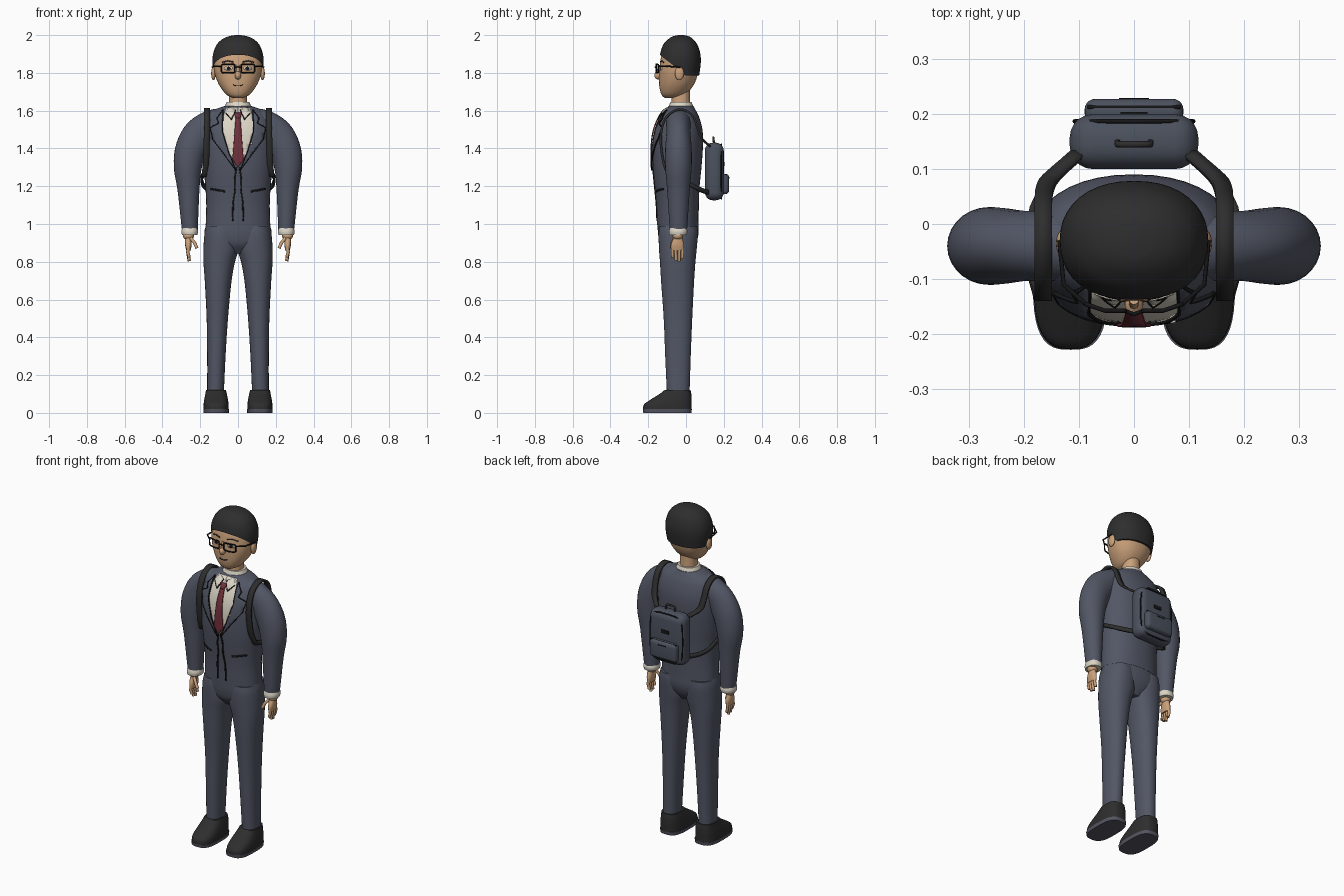
import bpy, bmesh, math
from mathutils import Vector

if "Cube" in bpy.data.objects:
    bpy.data.objects.remove(bpy.data.objects["Cube"])

def material(name, r, g, b):
    m = bpy.data.materials.new(name)
    m.diffuse_color = (r, g, b, 1)
    m.use_nodes = True
    m.node_tree.nodes["Principled BSDF"].inputs["Base Color"].default_value = m.diffuse_color
    return m

SUIT = material("navy grey cloth", 0.085, 0.095, 0.13)
SKIN = material("skin", 0.60, 0.36, 0.20)
DARK = material("soft black", 0.027, 0.027, 0.028)
INK = material("line black", 0.008, 0.008, 0.009)
SHIRT = material("cream shirt", 0.72, 0.67, 0.57)
TIE = material("deep red", 0.17, 0.03, 0.042)
PACK = material("pack blue grey", 0.07, 0.082, 0.11)
SOLE = material("sole grey", 0.09, 0.09, 0.12)
SIDES = (("right", 1), ("left", -1))

def finish(name, bm, mat, recalc=True, angle=40):
    if recalc:
        bmesh.ops.recalc_face_normals(bm, faces=bm.faces)
    me = bpy.data.meshes.new(name)
    bm.to_mesh(me)
    bm.free()
    me.materials.append(mat)
    ob = bpy.data.objects.new(name, me)
    bpy.context.collection.objects.link(ob)
    bpy.ops.object.select_all(action='DESELECT')
    ob.select_set(True)
    bpy.context.view_layer.objects.active = ob
    bpy.ops.object.shade_smooth_by_angle(angle=math.radians(angle))
    return ob

def at(rows, k):
    """Smooth interpolation of a table keyed by its first column."""
    i = max(j for j in range(len(rows) - 1) if rows[j][0] <= k + 1e-9)
    a, b = rows[i], rows[i + 1]
    p, q = rows[max(i - 1, 0)], rows[min(i + 2, len(rows) - 1)]
    h = b[0] - a[0]
    t = (k - a[0]) / h
    out = []
    for c in range(1, len(a)):
        ma = (b[c] - p[c]) / (b[0] - p[0]) * h
        mb = (q[c] - a[c]) / (q[0] - a[0]) * h
        out.append(a[c] * (2*t**3 - 3*t*t + 1) + ma * (t**3 - 2*t*t + t)
                   + b[c] * (3*t*t - 2*t**3) + mb * (t**3 - t*t))
    return out

def samples(rows, sub):
    for a, b in zip(rows, rows[1:]):
        for j in range(sub):
            yield a[0] + (b[0] - a[0]) * j / sub
    yield rows[-1][0]

def skin_rings(bm, rings):
    vs = [[bm.verts.new(p) for p in r] for r in rings]
    n = len(vs[0])
    for a, b in zip(vs, vs[1:]):
        for i in range(n):
            bm.faces.new((a[i], a[(i+1) % n], b[(i+1) % n], b[i]))
    bm.faces.new(vs[0])
    bm.faces.new(vs[-1])

def circle(n, p=2.0):
    for i in range(n):
        c, s = math.cos(2*math.pi*i/n), math.sin(2*math.pi*i/n)
        yield (math.copysign(abs(c) ** (2/p), c), math.copysign(abs(s) ** (2/p), s))

def loft(name, rows, mat, s=1, p=2.2, n=40, sub=4, cut=None):
    """Stacked ovals; rows are z, x0, x1, y0, y1."""
    bm = bmesh.new()
    rings = []
    for z in samples(rows, sub):
        x0, x1, y0, y1 = at(rows, z)
        rings.append([(s * ((x0+x1)/2 + (x1-x0)/2*c), (y0+y1)/2 + (y1-y0)/2*d, z) for c, d in circle(n, p)])
    skin_rings(bm, rings)
    if cut:
        bmesh.ops.bisect_plane(bm, geom=bm.verts[:] + bm.edges[:] + bm.faces[:],
                               plane_co=cut[0], plane_no=cut[1], clear_inner=True)
    return finish(name, bm, mat)

def sym(rows):
    return [(z, -x, x, a, b) for z, x, a, b in rows]

def plate(name, polys, rows, mat, lift, p=2.2, step=0.02, thick=0.006):
    """Flat outlines in x,z laid onto the front of a loft."""
    bm = bmesh.new()
    for poly in polys:
        bm.faces.new([bm.verts.new((x, 0, z)) for x, z in poly])
    for ax, lo, hi in ((0, -0.2, 0.2), (2, 0.95, 2.0)):
        no = Vector((ax == 0, 0, ax == 2))
        vals = [v.co[ax] for v in bm.verts]
        for j in range(int((hi - lo) / step) + 1):
            k = lo + j * step
            if min(vals) < k < max(vals):
                bmesh.ops.bisect_plane(bm, geom=bm.verts[:] + bm.edges[:] + bm.faces[:], plane_co=no*k, plane_no=no)
    bm.normal_update()
    bmesh.ops.reverse_faces(bm, faces=[f for f in bm.faces if f.normal.y > 0])
    for v in bm.verts:
        x0, x1, y0, y1 = at(rows, min(max(v.co.z, rows[0][0]), rows[-1][0]))
        u = min(abs(v.co.x) / x1, 0.98)
        v.co.y = (y0+y1)/2 - (y1-y0)/2 * (1 - u**p) ** (1/p) - lift
    ob = finish(name, bm, mat, recalc=False)
    mod = ob.modifiers.new("thickness", 'SOLIDIFY')
    mod.thickness, mod.offset = thick, -1
    return ob

def strokes(path, w):
    """Quads along an x,z path."""
    out = []
    for a, b in zip(path, path[1:]):
        d = (Vector(b) - Vector(a)).normalized() * w
        out.append([(a[0]+d.y, a[1]-d.x), (b[0]+d.y, b[1]-d.x), (b[0]-d.y, b[1]+d.x), (a[0]-d.y, a[1]+d.x)])
    return out

def mirror(polys):
    return polys + [[(-x, z) for x, z in p] for p in polys]

def oval(cx, cz, a, b):
    return [(cx + a*c, cz + b*d) for c, d in circle(16)]

def ball(name, co, r, mat):
    bm = bmesh.new()
    bmesh.ops.create_uvsphere(bm, u_segments=20, v_segments=12, radius=1)
    for v in bm.verts:
        v.co = Vector(a*b for a, b in zip(v.co, r)) + Vector(co)
    return finish(name, bm, mat)

def box(name, co, size, bevel, mat):
    bm = bmesh.new()
    bmesh.ops.create_cube(bm, size=1)
    for v in bm.verts:
        v.co = Vector(a*b for a, b in zip(v.co, size)) + Vector(co)
    bmesh.ops.bevel(bm, geom=bm.edges[:], offset=bevel, segments=5, profile=0.5, affect='EDGES')
    return finish(name, bm, mat)

def wire(name, pts, r, mat, cyclic=False):
    cu = bpy.data.curves.new(name, 'CURVE')
    cu.dimensions, cu.bevel_depth, cu.bevel_resolution, cu.use_fill_caps = '3D', r, 2, True
    sp = cu.splines.new('POLY')
    sp.points.add(len(pts) - 1)
    for q, c in zip(sp.points, pts):
        q.co = (*c, 1)
    sp.use_cyclic_u = cyclic
    cu.materials.append(mat)
    ob = bpy.data.objects.new(name, cu)
    bpy.context.collection.objects.link(ob)
    bpy.ops.object.select_all(action='DESELECT')
    ob.select_set(True)
    bpy.context.view_layer.objects.active = ob
    bpy.ops.object.convert(target='MESH')

def ribbon(name, rows, width, mat, s):
    """Strap; width is its half-width vector."""
    bm = bmesh.new()
    w = Vector(width)
    rows = [(i, *r) for i, r in enumerate(rows)]
    pairs = []
    for k in samples(rows, 3):
        c = Vector(at(rows, k))
        pairs.append([bm.verts.new(((c+e*w).x * s, (c+e*w).y, (c+e*w).z)) for e in (-1, 1)])
    for a, b in zip(pairs, pairs[1:]):
        bm.faces.new((a[0], a[1], b[1], b[0]))
    mod = finish(name, bm, mat).modifiers.new("thickness", 'SOLIDIFY')
    mod.thickness, mod.offset = 0.012, 0

# Jacket body and hips
TORSO = sym([(0.995, .171, -.153, .067), (1.1, .168, -.157, .068), (1.2, .173, -.166, .072),
             (1.3, .183, -.175, .082), (1.42, .19, -.175, .09), (1.5, .187, -.163, .087),
             (1.57, .165, -.135, .068), (1.605, .125, -.11, .05), (1.625, .07, -.09, .04)])
loft("jacket_body", TORSO, SUIT)
loft("trouser_hips", sym([(.845, .05, -.10, .02), (.89, .14, -.135, .05), (.94, .177, -.147, .065),
                          (1.0, .169, -.151, .066)]), SUIT)

# Legs, shoes, arms and hands
ARM = [(0, .06, 1.555, .05, .06), (1, .13, 1.54, .068, .064), (2, .20, 1.48, .086, .064),
       (3, .248, 1.40, .083, .07), (4, .266, 1.30, .074, .07), (5, .262, 1.18, .058, .06), (6, .255, .97, .042, .046)]
for side, s in SIDES:
    loft("leg_" + side, [(.08, .076, .163, -.1, .018), (.3, .066, .163, -.11, .025), (.5, .053, .166, -.118, .033),
                         (.7, .034, .176, -.132, .043), (.8, .016, .183, -.138, .05), (.87, -.004, .183, -.143, .057),
                         (.95, 0, .177, -.145, .063), (.99, .01, .168, -.14, .06)], SUIT, s)
    loft("shoe_sole_" + side, [(0, .049, .182, -.226, .028), (.02, .047, .184, -.229, .031)], SOLE, s, p=3, sub=1)
    loft("shoe_" + side, [(.02, .049, .183, -.228, .03), (.045, .05, .182, -.222, .03), (.07, .053, .179, -.188, .03),
                          (.1, .059, .173, -.14, .028), (.122, .065, .169, -.112, .024)], DARK, s, p=2.8)
    bm = bmesh.new()
    rings = []
    for k in samples(ARM, 4):
        x, z, r, ry = at(ARM, k)
        a, b = at(ARM, max(k - .1, 0)), at(ARM, min(k + .1, 6))
        t = Vector((b[0] - a[0], b[1] - a[1])).normalized()
        rings.append([(s*(x - t.y*r*c), -.04 + ry*d, z + t.x*r*c) for c, d in circle(28)])
    skin_rings(bm, rings)
    finish("sleeve_" + side, bm, SUIT)
    loft("shirt_cuff_" + side, [(.942, .215, .297, -.088, .004), (.96, .211, .3, -.09, .008),
                                (.978, .215, .296, -.086, .004)], SHIRT, s)
    ball("wrist_" + side, (s*.262, -.043, .937), (.029, .028, .022), SKIN)
    loft("palm_" + side, [(.86, .25, .274, -.08, -.012), (.89, .246, .28, -.08, -.01),
                          (.935, .245, .28, -.062, -.022)], SKIN, s, n=20)
    for i, tip in enumerate((.825, .808, .803, .82)):
        y = -.072 + i*.018
        wire(f"finger_{i+1}_{side}", [(s*.262, y, .88), (s*.266, y, .85), (s*.258, y*.95-.002, tip)], .0085, SKIN)
    wire("thumb_" + side, [(s*.25, -.06, .925), (s*.23, -.074, .90), (s*.217, -.076, .872)], .009, SKIN)

# Shirt front, tie, lapels and jacket seams
half = [(0, 1.30), (.05, 1.38), (.083, 1.49), (.083, 1.56), (.06, 1.615), (0, 1.62)]
plate("shirt_front", mirror([half]), TORSO, SHIRT, .004)
plate("tie", [[(0, 1.30), (.03, 1.34), (.013, 1.56), (-.013, 1.56), (-.03, 1.34)],
              [(-.012, 1.558), (.012, 1.558), (.021, 1.59), (-.021, 1.59)]], TORSO, TIE, .012)
lapel = [(.012, 1.285), (.135, 1.45), (.148, 1.51), (.103, 1.535), (.113, 1.56), (.08, 1.605), (.083, 1.49), (.05, 1.38)]
plate("lapels", mirror([lapel]), TORSO, SUIT, .009)
plate("lapel_edges", mirror(strokes(lapel + lapel[:1], .002)), TORSO, INK, .0105)
flap = [(.012, 1.605), (.035, 1.555), (.066, 1.59), (.05, 1.62)]
plate("collar_points", mirror([flap]), TORSO, SHIRT, .011)
plate("collar_point_edges", mirror(strokes(flap[:3], .0016)), TORSO, INK, .0125)
plate("jacket_opening", mirror(strokes([(.008, 1.3), (.018, 1.24), (.016, 1.18), (.026, 1.11), (.028, 1.015)], .004)),
      TORSO, INK, .004)
plate("jacket_pockets", mirror(strokes([(.07, 1.172), (.145, 1.186)], .005)), TORSO, INK, .004)
plate("breast_pin", [oval(.072, 1.425, .005, .005)], TORSO, SHIRT, .013)
loft("shirt_collar", sym([(1.595, .078, -.098, .045), (1.625, .069, -.09, .037), (1.645, .06, -.083, .03)]), SHIRT, sub=2)

# Head, ears, nose and hair
loft("neck", sym([(1.6, .048, -.078, .022), (1.72, .046, -.075, .02)]), SKIN)
HEAD = sym([(1.667, .025, -.112, -.05), (1.68, .055, -.127, -.015), (1.71, .083, -.138, .022), (1.75, .107, -.142, .048),
            (1.8, .124, -.142, .063), (1.85, .128, -.138, .068), (1.9, .123, -.127, .066), (1.95, .098, -.1, .045)])
loft("head", HEAD, SKIN)
loft("hair", sym([(1.787, .127, -.137, .07), (1.85, .135, -.141, .078), (1.9, .132, -.137, .076), (1.95, .112, -.12, .06),
                  (1.98, .081, -.092, .036), (1.995, .045, -.066, .012), (2.0, .012, -.04, -.012)]), DARK,
     cut=((0, -.137, 1.895), (0, .105, .13)))
ball("nose", (0, -.146, 1.787), (.017, .022, .022), SKIN)
wire("nose_bridge", [(0, -.138, 1.84), (0, -.15, 1.79)], .009, SKIN)

# Face details
plate("eye_whites", mirror([oval(.051, 1.824, .022, .011)]), HEAD, SHIRT, .002, thick=.004)
plate("pupils", mirror([oval(.05, 1.824, .009, .009)]), HEAD, INK, .004, thick=.004)
plate("eyebrows", mirror(strokes([(.025, 1.858), (.055, 1.864), (.085, 1.856)], .003)), HEAD, DARK, .003)
plate("mouth", strokes([(-.026, 1.737), (-.012, 1.732), (.012, 1.732), (.026, 1.737)], .002), HEAD, INK, .002)

# Glasses
for side, s in SIDES:
    ball("ear_" + side, (s*.13, -.035, 1.797), (.012, .024, .036), SKIN)
    wire("lens_frame_" + side, [(s*(.052 + .036*c), -.158 + .012*max(c, 0), 1.823 + .023*d) for c, d in circle(24, 6)],
         .004, INK, True)
    wire("glasses_arm_" + side, [(s*.088, -.146, 1.836), (s*.128, -.11, 1.836), (s*.136, -.03, 1.83)], .004, INK)
wire("glasses_bridge", [(-.017, -.158, 1.828), (0, -.164, 1.832), (.017, -.158, 1.828)], .0035, INK)

# Backpack with pocket, trim, handle and straps
box("pack_body", (0, .15, 1.278), (.234, .1, .305), .042, PACK)
box("pack_pocket", (0, .205, 1.212), (.18, .046, .108), .02, PACK)
wire("pack_zip", [(.108*c, .187, 1.278 + .144*d) for c, d in circle(40, 4.5)], .004, INK, True)
wire("pocket_zip", [(-.085, .213, 1.262), (.085, .213, 1.262)], .004, INK)
box("pack_patch", (0, .2, 1.318), (.05, .008, .022), .002, INK)
box("pocket_pull", (0, .227, 1.245), (.055, .005, .006), .001, INK)
wire("pack_handle", [(-.03, .15, 1.42), (-.03, .145, 1.45), (-.022, .145, 1.458), (.022, .145, 1.458),
                     (.03, .145, 1.45), (.03, .15, 1.42)], .006, DARK)
for side, s in SIDES:
    ribbon("shoulder_strap_" + side, [(.178, -.09, 1.25), (.17, -.118, 1.32), (.166, -.133, 1.42), (.165, -.129, 1.5),
                                      (.165, -.103, 1.567), (.165, -.05, 1.604), (.165, 0, 1.6), (.165, .04, 1.565),
                                      (.162, .064, 1.5), (.15, .085, 1.45), (.1, .13, 1.41)], (.016, 0, 0), DARK, s)
    ribbon("lower_strap_" + side, [(.176, -.1, 1.265), (.192, -.045, 1.245), (.184, .03, 1.205), (.15, .08, 1.18),
                                   (.095, .125, 1.165)], (0, 0, .012), DARK, s)
